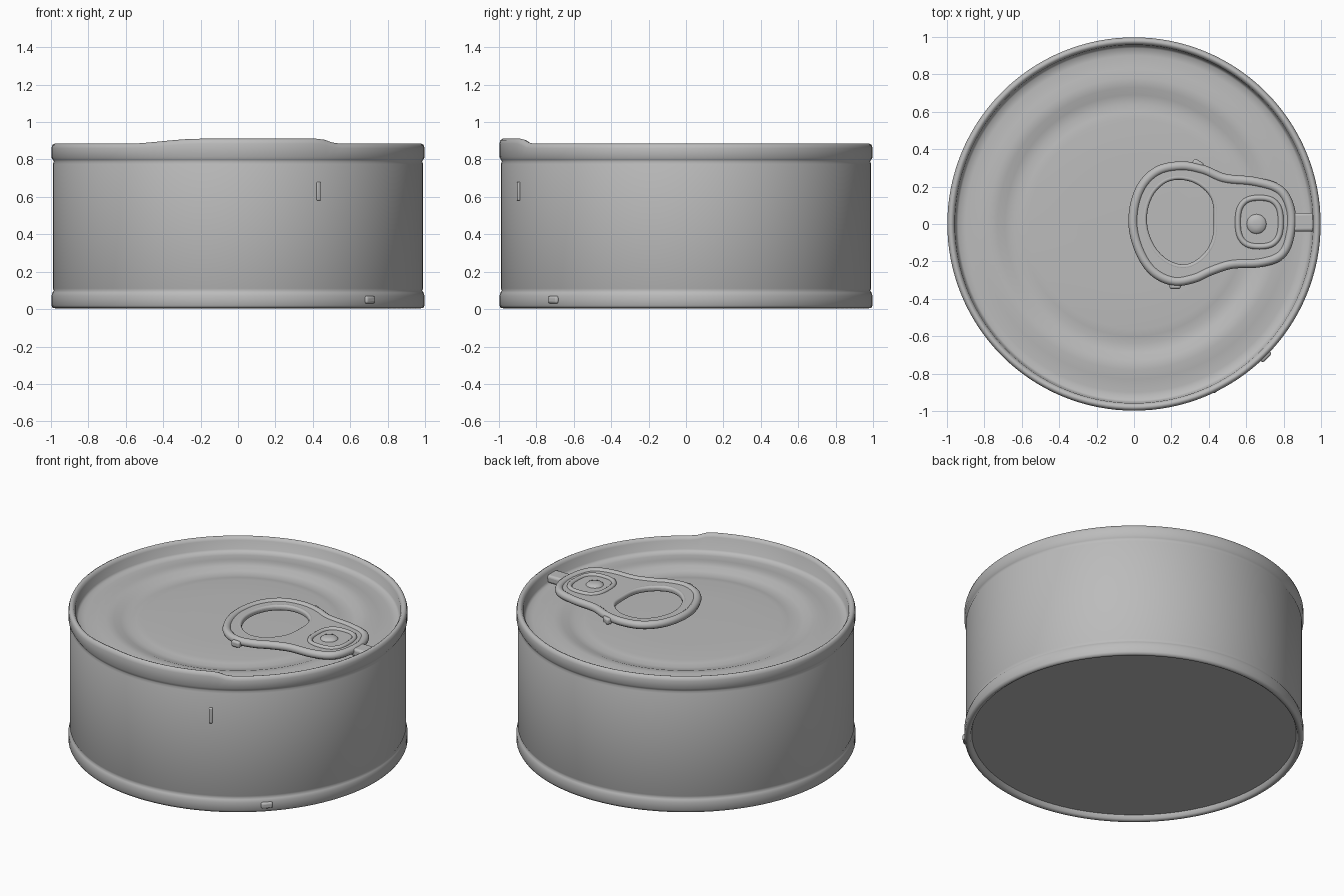
import bpy, bmesh, math
from mathutils import Vector

cube = bpy.data.objects.get("Cube")
if cube:
    bpy.data.objects.remove(cube, do_unlink=True)

metal = bpy.data.materials.new("dull grey metal")
metal.use_nodes = True
GREY = (0.5, 0.5, 0.5, 1)
metal.diffuse_color = GREY
metal.node_tree.nodes["Principled BSDF"].inputs["Base Color"].default_value = GREY


def finish(obj, angle=50):
    obj.data.materials.clear()
    obj.data.materials.append(metal)
    bpy.ops.object.select_all(action='DESELECT')
    obj.select_set(True)
    bpy.context.view_layer.objects.active = obj
    if obj.type == 'CURVE':
        bpy.ops.object.convert(target='MESH')
        obj = bpy.context.object
    bpy.ops.object.shade_smooth_by_angle(angle=math.radians(angle))
    return obj


def lathe(name, profile, steps=128):
    """Spin an (r, z) profile round the z axis; the ends lie on the axis."""
    bm = bmesh.new()
    verts = [bm.verts.new((r, 0, z)) for r, z in profile]
    edges = [bm.edges.new(pair) for pair in zip(verts, verts[1:])]
    bmesh.ops.spin(bm, geom=verts + edges, cent=(0, 0, 0), axis=(0, 0, 1),
                   angle=math.tau, steps=steps, use_duplicate=False)
    bmesh.ops.remove_doubles(bm, verts=bm.verts, dist=0.0005)
    bmesh.ops.recalc_face_normals(bm, faces=bm.faces)
    mesh = bpy.data.meshes.new(name)
    bm.to_mesh(mesh)
    bm.free()
    obj = bpy.data.objects.new(name, mesh)
    bpy.context.collection.objects.link(obj)
    return obj


def curve(name, loops, z, dims='3D', depth=0.0, extrude=0.0):
    """Smooth closed loops, as a tube (3D) or a filled plate (2D)."""
    data = bpy.data.curves.new(name, 'CURVE')
    data.dimensions = dims
    data.fill_mode = 'BOTH' if dims == '2D' else 'FULL'
    data.bevel_depth, data.extrude, data.bevel_resolution = depth, extrude, 3
    for loop in loops:
        spline = data.splines.new('BEZIER')
        spline.bezier_points.add(len(loop) - 1)
        spline.use_cyclic_u = True
        spline.resolution_u = 8
        n = len(loop)
        for i, (x, y) in enumerate(loop):
            p = spline.bezier_points[i]
            tangent = Vector(loop[(i + 1) % n]) - Vector(loop[i - 1])
            tangent.normalize()
            here = Vector((x, y))
            back = (here - Vector(loop[i - 1])).length / 3
            ahead = (Vector(loop[(i + 1) % n]) - here).length / 3
            p.co = (x, y, 0)
            p.handle_left = (*(here - tangent * back), 0)
            p.handle_right = (*(here + tangent * ahead), 0)
    obj = bpy.data.objects.new(name, data)
    bpy.context.collection.objects.link(obj)
    obj.location.z = z
    return finish(obj)


def ellipse(cx, cy, rx, ry, n=12, power=1.0):
    def bend(v):
        return math.copysign(abs(v) ** power, v)
    return [(cx + rx * bend(math.cos(math.tau * i / n)),
             cy + ry * bend(math.sin(math.tau * i / n))) for i in range(n)]


def ramp(a, b, v):
    t = min(1, max(0, (v - a) / (b - a)))
    return t * t * (3 - 2 * t)


# Can body: recessed base, beaded wall, rolled rim and stepped lid
body = lathe("can_body", [
    (0, .035), (.955, .035), (.962, .012), (.975, .004), (.99, .006),
    (.998, .02), (.998, .07), (.992, .088), (.985, .098), (.99, .11),
    (.99, .45), (.99, .775), (.985, .788), (.99, .798), (.998, .812),
    (.998, .86), (.992, .878), (.98, .885), (.968, .88), (.958, .865),
    (.952, .81), (.94, .797), (.90, .795), (.83, .80), (.78, .81),
    (.73, .805), (.69, .79), (.64, .782), (.60, .79), (.56, .794),
    (.3, .795), (0, .795)])

# Slight lift of the rim along the front edge
for v in body.data.vertices:
    x, y, z = v.co
    if y < 0 and z > .8 and math.hypot(x, y) > .955:
        lift = ramp(-.6, -.2, x) * (1 - ramp(.43, .54, x)) * ramp(.78, .86, -y)
        v.co.z += .026 * lift * ramp(.8, .87, z)
finish(body, 60)

# Pull tab plate with a finger hole
outline = [(-.005, .02), (.03, .18), (.12, .28), (.25, .31), (.37, .29),
           (.48, .245), (.65, .225), (.78, .18), (.835, .08), (.835, -.05),
           (.79, -.16), (.68, -.205), (.52, -.215), (.41, -.25), (.32, -.29),
           (.21, -.305), (.10, -.25), (.025, -.13)]
hole = [(.055, .02), (.085, .15), (.16, .23), (.25, .25), (.35, .22),
        (.425, .14), (.44, .02), (.425, -.10), (.36, -.19), (.27, -.23),
        (.17, -.20), (.09, -.11)]
curve("pull_tab_plate", [outline, hole], .83, '2D', .014, .004)

# Rolled edges of the tab
curve("pull_tab_outer_roll", [outline], .835, depth=.025)
curve("pull_tab_hole_roll", [hole], .835, depth=.014)

# Nose panel and rivet
curve("nose_panel_ring", [ellipse(.67, .01, .115, .13, 16, .75)], .845, depth=.016)
rivet = lathe("rivet", [(0, .80), (.055, .80), (.055, .845), (.045, .857),
                        (.02, .863), (0, .863)], 32)
rivet.location = (.655, 0, 0)
finish(rivet)


def small_part(name, loc, size, tilt=0.0):
    bpy.ops.mesh.primitive_cube_add(size=1, location=loc, rotation=(0, 0, tilt))
    obj = bpy.context.object
    obj.name = name
    obj.scale = size
    bpy.ops.object.transform_apply(location=False, rotation=False, scale=True)
    bevel = obj.modifiers.new("soft edges", 'BEVEL')
    bevel.width, bevel.segments = min(size) * .3, 3
    finish(obj)


# Tongue joining the tab to the rim, and small burrs
small_part("tab_tongue", (.90, .01, .825), (.13, .10, .05))
small_part("tab_burr_front", (.22, -.325, .825), (.06, .045, .04))
small_part("tab_burr_back", (.34, .32, .825), (.06, .04, .04), -.5)
small_part("base_burr", (.695, -.70, .05), (.07, .05, .04), math.pi / 4)
small_part("wall_nick", (.43, -.893, .63), (.022, .02, .10), .45)
